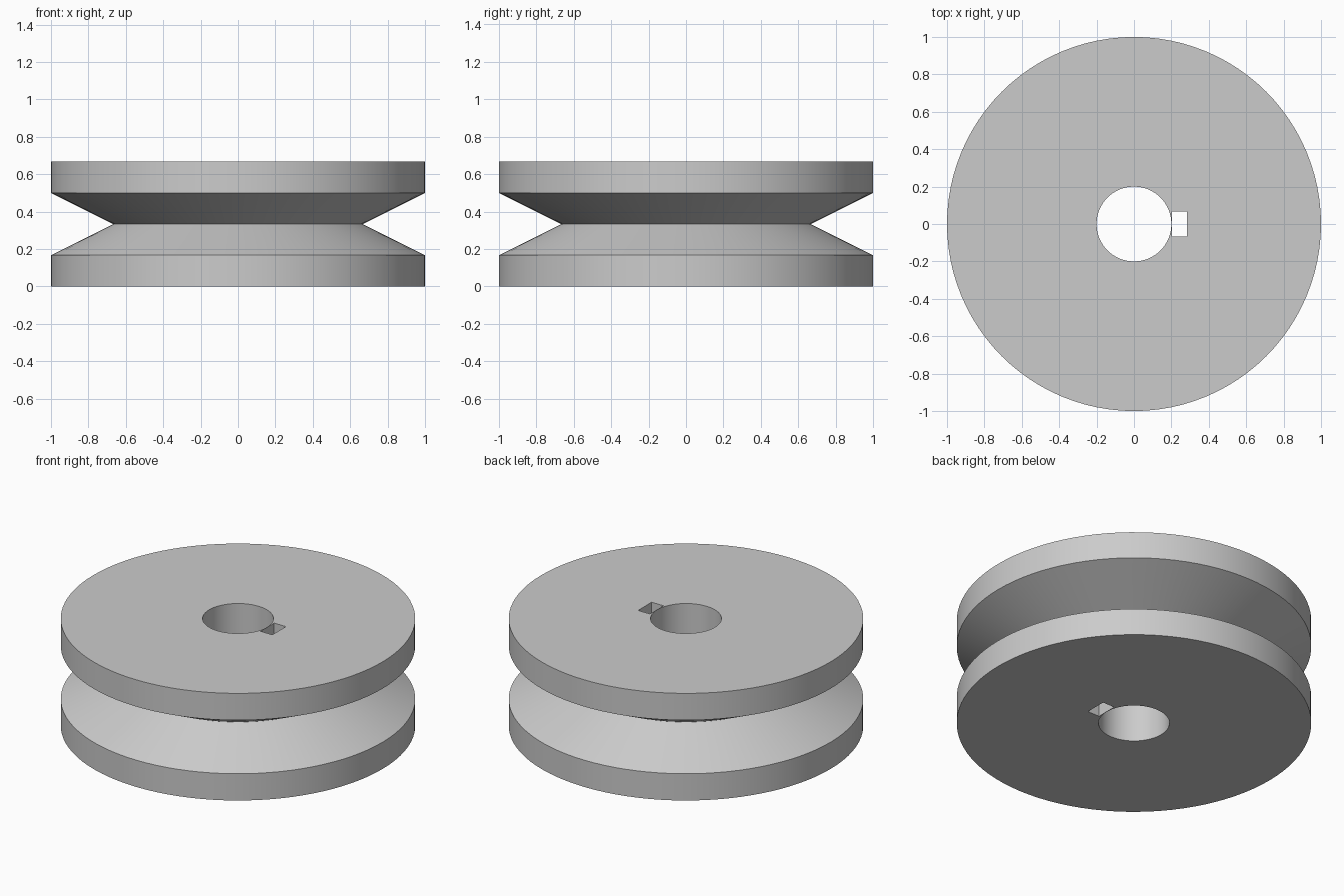
import bpy, bmesh, math
from mathutils import Matrix, Vector

default = bpy.data.objects.get("Cube")
if default:
    bpy.data.objects.remove(default, do_unlink=True)

UNIT = 1 / 15            # rim radius is 15 units
SEGMENTS = 96

# Plain grey metal
metal = bpy.data.materials.new("grey metal")
metal.use_nodes = True
grey = (0.6, 0.6, 0.6, 1)
metal.diffuse_color = grey
metal.node_tree.nodes["Principled BSDF"].inputs["Base Color"].default_value = grey


def add_object(name, bm):
    bmesh.ops.recalc_face_normals(bm, faces=bm.faces)
    mesh = bpy.data.meshes.new(name)
    bm.to_mesh(mesh)
    bm.free()
    mesh.materials.append(metal)
    obj = bpy.data.objects.new(name, mesh)
    bpy.context.collection.objects.link(obj)
    return obj


# Grooved wheel: closed half section (radius, height) turned round the z axis
section = [(3, 0), (15, 0), (15, 2.5), (10, 5), (15, 7.5), (15, 10), (3, 10)]
bm = bmesh.new()
verts = [bm.verts.new((r * UNIT, 0, z * UNIT)) for r, z in section]
edges = [bm.edges.new((v, verts[i - 1])) for i, v in enumerate(verts)]
bmesh.ops.spin(bm, geom=verts + edges, axis=(0, 0, 1), cent=(0, 0, 0),
               angle=math.tau, steps=SEGMENTS, use_duplicate=False)
bmesh.ops.remove_doubles(bm, verts=bm.verts, dist=0.0001)
wheel = add_object("pulley_wheel", bm)

# Keyway slot beside the bore, through the full height
bm = bmesh.new()
inner, outer = 0.202, 4.25 * UNIT
size = Vector((outer - inner, 2 * UNIT, 1))
bmesh.ops.create_cube(bm, size=1, matrix=Matrix.Translation(
    ((inner + outer) / 2, 0, 5 * UNIT)) @ Matrix.Diagonal(size.to_4d()))
cutter = add_object("keyway_cutter", bm)
cutter.hide_render = True

cut = wheel.modifiers.new("keyway", 'BOOLEAN')
cut.operation = 'DIFFERENCE'
cut.solver = 'EXACT'
cut.object = cutter

bpy.ops.object.select_all(action='DESELECT')
wheel.select_set(True)
bpy.context.view_layer.objects.active = wheel
bpy.ops.object.modifier_apply(modifier=cut.name)
bpy.data.objects.remove(cutter, do_unlink=True)

# Round surfaces smooth, rims and groove edges sharp
bpy.ops.object.shade_smooth_by_angle(angle=math.radians(25))
